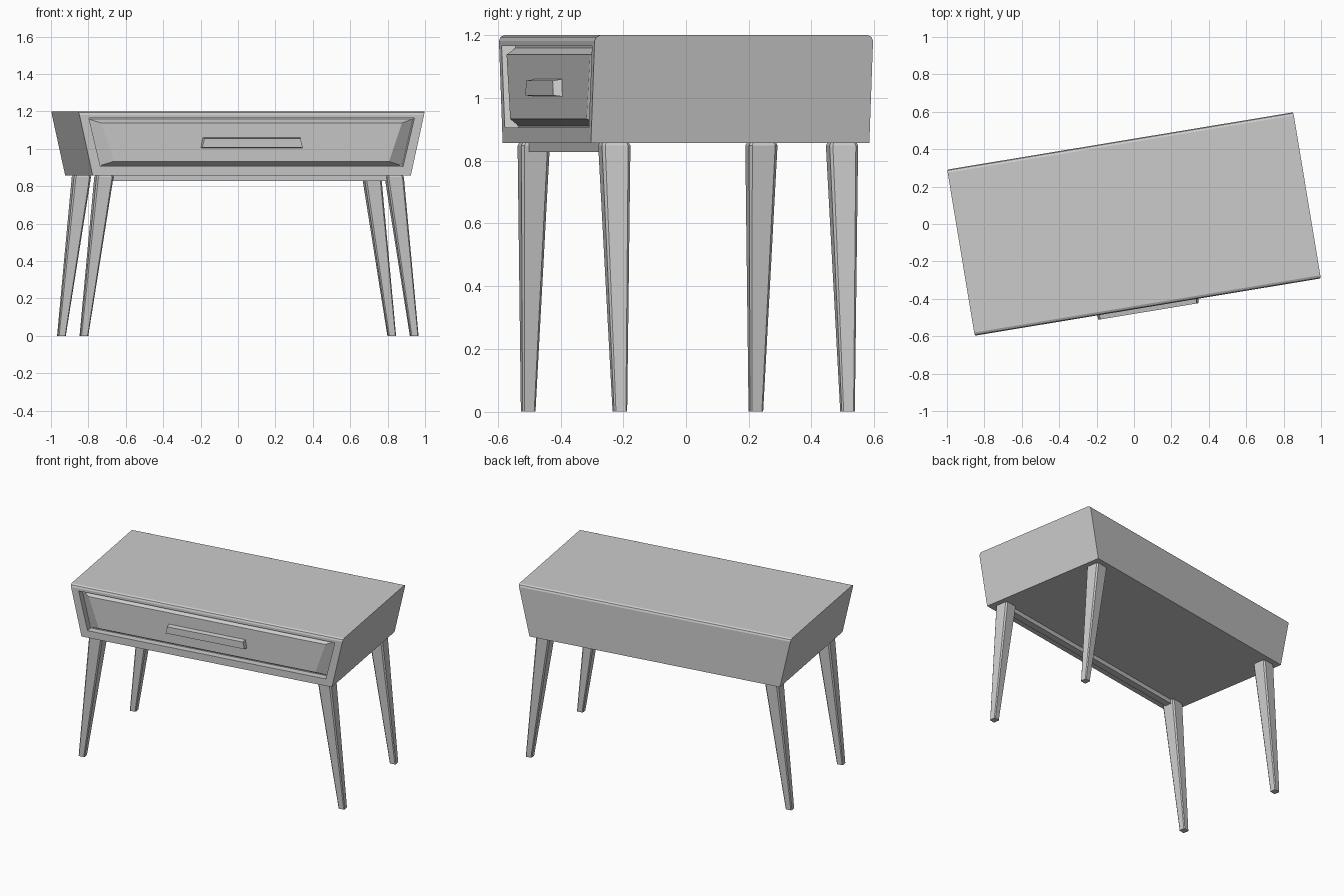
import bpy, bmesh, math
from mathutils import Matrix

if "Cube" in bpy.data.objects:
    bpy.data.objects.remove(bpy.data.objects["Cube"])

# The whole desk is turned a little about the vertical axis
TURN = Matrix.Rotation(math.radians(9.4), 4, 'Z')


def loft(name, loops, cap_start=True, cap_end=True):
    """Skin a list of equal-length vertex loops into one flat-shaded object."""
    bm = bmesh.new()
    rings = [[bm.verts.new(p) for p in loop] for loop in loops]
    n = len(rings[0])
    for a, b in zip(rings, rings[1:]):
        for i in range(n):
            j = (i + 1) % n
            bm.faces.new((a[i], a[j], b[j], b[i]))
    if cap_start:
        bm.faces.new(rings[0])
    if cap_end:
        bm.faces.new(rings[-1])
    bmesh.ops.recalc_face_normals(bm, faces=bm.faces)
    bm.transform(TURN)
    mesh = bpy.data.meshes.new(name)
    bm.to_mesh(mesh)
    bm.free()
    obj = bpy.data.objects.new(name, mesh)
    bpy.context.collection.objects.link(obj)
    return obj


def trapezoid(y, z0, z1, w0, w1):
    """Upright trapezoid at depth y: half width w0 at z0, w1 at z1."""
    return [(-w0, y, z0), (w0, y, z0), (w1, y, z1), (-w1, y, z1)]


def body_section(y, top):
    t = (top - 0.857) / 0.343
    return trapezoid(y, 0.857, top, 0.862, 0.862 + 0.076 * t)


def octagon(cx, cy, z, half, cut):
    """Square with cut corners, for the leg sections."""
    k = half - cut
    pts = [(half, -k), (half, k), (k, half), (-k, half),
           (-half, k), (-half, -k), (-k, -half), (k, -half)]
    return [(cx + x, cy + y, z) for x, y in pts]


# Cabinet body with flared ends, softened top edges and a recess in the front
opening = (0.905, 1.165, 0.82, 0.882)
loft("cabinet_body", [
    trapezoid(-0.405, *opening),
    trapezoid(-0.45, *opening),
    body_section(-0.45, 1.182),
    body_section(-0.445, 1.194),
    body_section(-0.433, 1.2),
    body_section(0.433, 1.2),
    body_section(0.445, 1.194),
    body_section(0.45, 1.182),
])

# Drawer front with wide sloping edges
loft("drawer_front", [
    trapezoid(-0.405, 0.91, 1.16, 0.818, 0.88),
    trapezoid(-0.445, 0.933, 1.138, 0.745, 0.815),
], cap_start=False)

# Drawer handle
loft("drawer_handle", [
    trapezoid(-0.44, 1.004, 1.061, 0.275, 0.265),
    trapezoid(-0.474, 1.008, 1.055, 0.272, 0.26),
])

# Tapered, splayed legs
for side, sx in (("left", -1), ("right", 1)):
    for end, y in (("front", -0.362), ("back", 0.374)):
        loft(f"{end}_{side}_leg", [
            octagon(sx * 0.895, y, 0.0, 0.021, 0.005),
            octagon(sx * 0.787, y, 0.848, 0.046, 0.009),
            octagon(sx * 0.786, y, 0.857, 0.042, 0.009),
        ])

# Rail under the cabinet between the front legs
loft("front_rail", [
    trapezoid(-0.385, 0.828, 0.86, 0.76, 0.76),
    trapezoid(-0.34, 0.828, 0.86, 0.76, 0.76),
])
